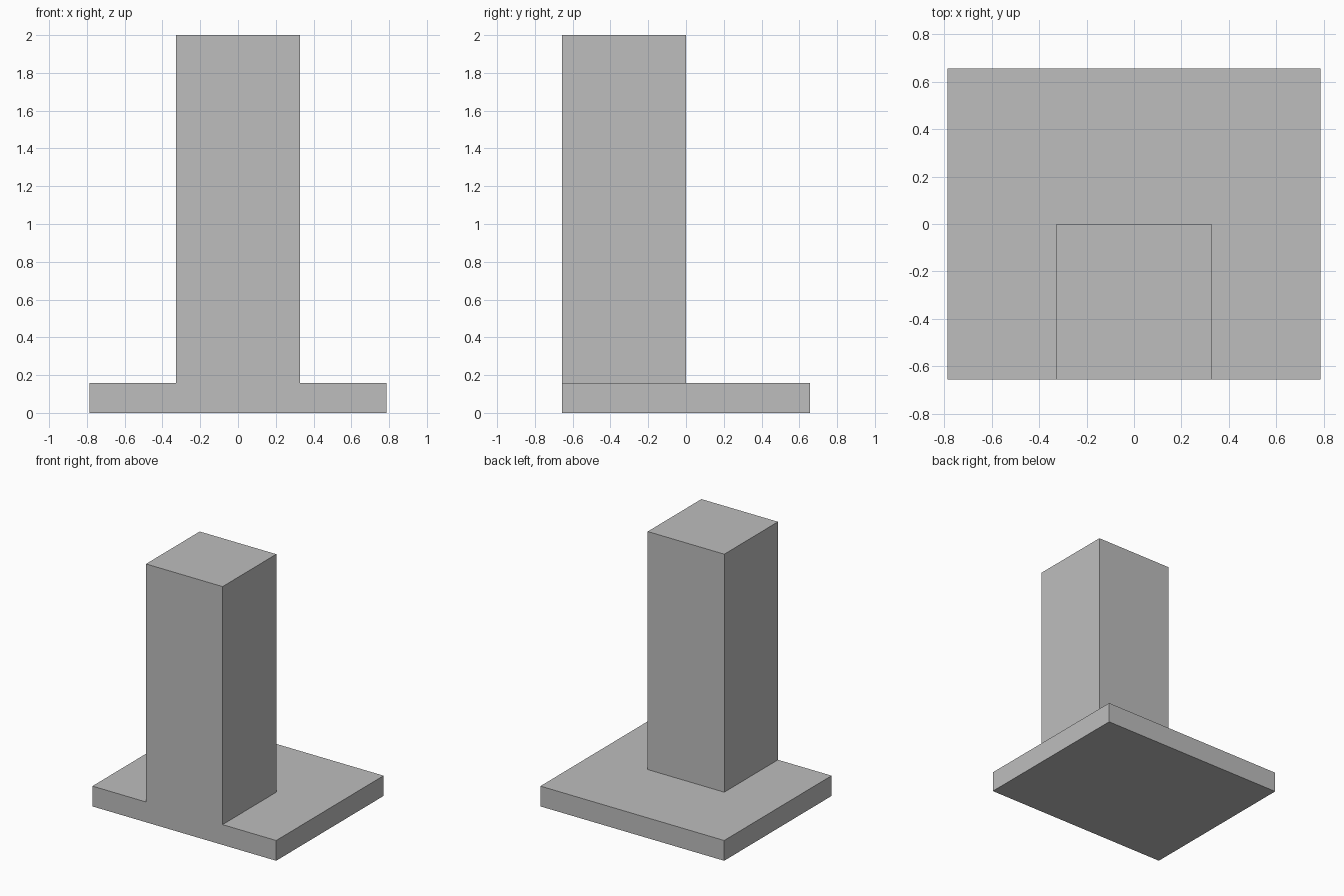
import bpy
import bmesh

cube = bpy.data.objects.get("Cube")
if cube:
    bpy.data.objects.remove(cube, do_unlink=True)

BASE_X, BASE_Y, BASE_H = 0.787, 0.657, 0.157
TOWER_X, TOWER_BACK, TOP = 0.328, 0.0, 2.0

# Single plain grey
grey = bpy.data.materials.new("plain grey")
grey.use_nodes = True
colour = (0.515, 0.515, 0.515, 1)
grey.diffuse_color = colour
grey.node_tree.nodes["Principled BSDF"].inputs["Base Color"].default_value = colour

bm = bmesh.new()


def raise_faces(faces, height):
    """Extrude faces straight up and return the new caps."""
    geom = bmesh.ops.extrude_face_region(bm, geom=faces)["geom"]
    verts = [g for g in geom if isinstance(g, bmesh.types.BMVert)]
    bmesh.ops.translate(bm, verts=verts, vec=(0, 0, height))
    return [g for g in geom if isinstance(g, bmesh.types.BMFace)]


# Base slab
bmesh.ops.create_cube(bm, size=1)
bmesh.ops.scale(bm, vec=(2 * BASE_X, 2 * BASE_Y, BASE_H), verts=bm.verts)
bmesh.ops.translate(bm, vec=(0, 0, BASE_H / 2), verts=bm.verts)

# Cut the tower footprint into the slab
for point, normal in (((-TOWER_X, 0, 0), (1, 0, 0)),
                      ((TOWER_X, 0, 0), (1, 0, 0)),
                      ((0, TOWER_BACK, 0), (0, 1, 0))):
    bmesh.ops.bisect_plane(bm, geom=bm.verts[:] + bm.edges[:] + bm.faces[:],
                           plane_co=point, plane_no=normal)

# Tower rising flush with the front edge
bm.normal_update()
footprint = [f for f in bm.faces if f.normal.z > 0.9
             and abs(f.calc_center_median().x) < TOWER_X
             and f.calc_center_median().y < TOWER_BACK]
raise_faces(footprint, TOP - BASE_H)
stale = [f for f in footprint if f.is_valid]
if stale:
    bmesh.ops.delete(bm, geom=stale, context="FACES_ONLY")

# Merge flat regions so the front reads as one face
bmesh.ops.dissolve_limit(bm, angle_limit=0.01, verts=bm.verts[:], edges=bm.edges[:])
bmesh.ops.recalc_face_normals(bm, faces=bm.faces[:])

mesh = bpy.data.meshes.new("tower_on_base")
bm.to_mesh(mesh)
bm.free()
mesh.materials.append(grey)
bpy.context.collection.objects.link(bpy.data.objects.new("tower_on_base", mesh))
